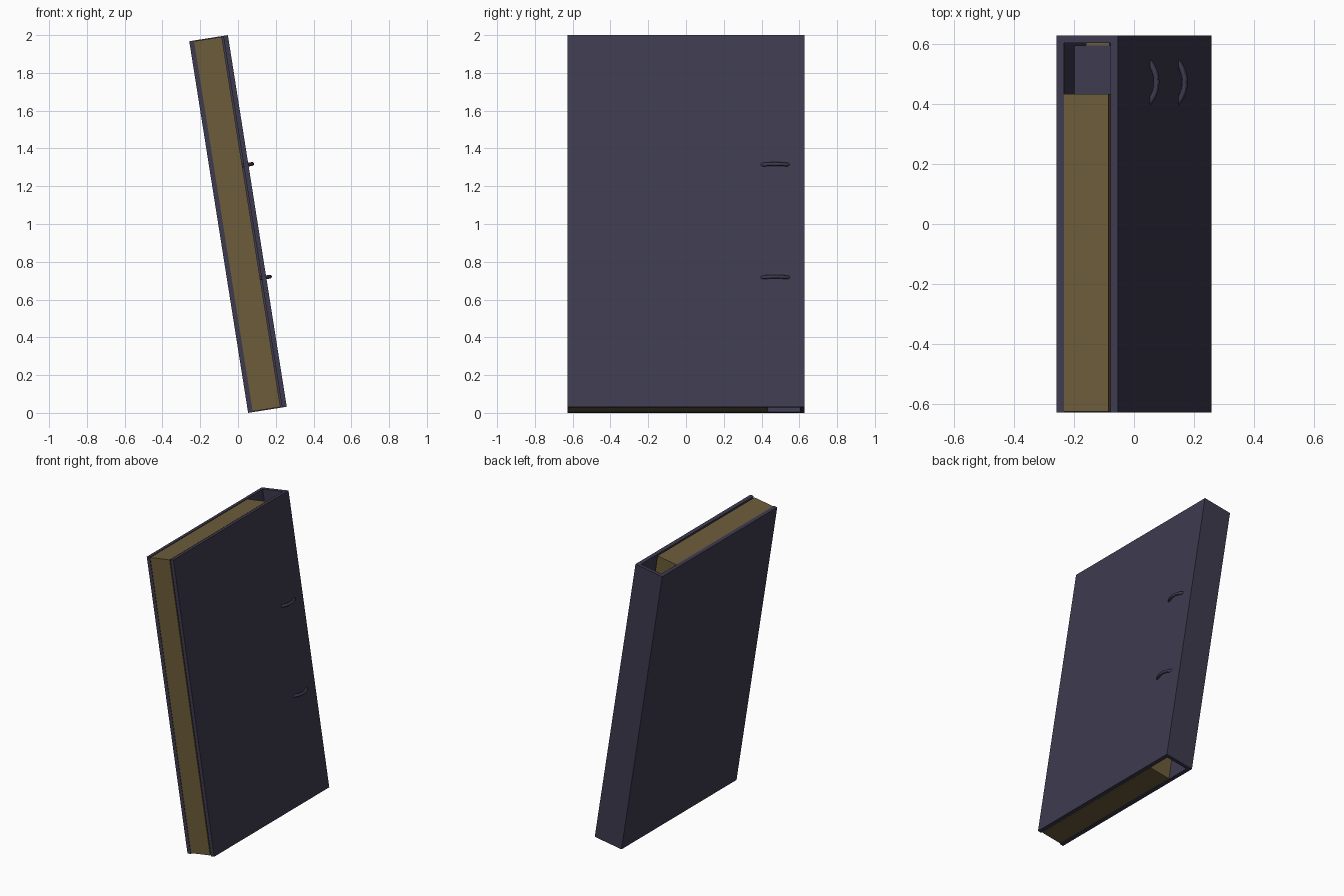
import bpy, bmesh, math
from mathutils import Matrix, Vector

if "Cube" in bpy.data.objects:
    bpy.data.objects.remove(bpy.data.objects["Cube"])

LENGTH, THICK, HALF_Y = 1.992, 0.207, 0.628
BOARD = 0.025
HX, HZ = THICK / 2, LENGTH / 2

# The whole binder leans 9 degrees towards -x
LEAN = Matrix.Translation((0, 0, 1)) @ Matrix.Rotation(math.radians(-9), 4, 'Y')


def material(name, rgb):
    m = bpy.data.materials.new(name)
    m.diffuse_color = (*rgb, 1)
    m.use_nodes = True
    m.node_tree.nodes["Principled BSDF"].inputs["Base Color"].default_value = m.diffuse_color
    return m


cover_mat = material("dark slate", (0.047, 0.043, 0.077))
paper_mat = material("aged paper", (0.150, 0.108, 0.043))


def box(name, lo, hi, mat):
    bm = bmesh.new()
    bmesh.ops.create_cube(bm, size=1)
    lo, hi = Vector(lo), Vector(hi)
    for v in bm.verts:
        v.co = Vector(lo[i] + (v.co[i] + 0.5) * (hi[i] - lo[i]) for i in range(3))
    mesh = bpy.data.meshes.new(name)
    bm.to_mesh(mesh)
    bm.free()
    mesh.materials.append(mat)
    ob = bpy.data.objects.new(name, mesh)
    bpy.context.collection.objects.link(ob)
    ob.matrix_world = LEAN
    return ob


# Cover: one folded U-shaped board, extruded along its height
outline = [(-HX, -HALF_Y), (-HX, HALF_Y), (HX, HALF_Y), (HX, -HALF_Y),
           (HX - BOARD, -HALF_Y), (HX - BOARD, HALF_Y - BOARD),
           (-HX + BOARD, HALF_Y - BOARD), (-HX + BOARD, -HALF_Y)]
bm = bmesh.new()
face = bm.faces.new([bm.verts.new((x, y, -HZ)) for x, y in outline])
ext = bmesh.ops.extrude_face_region(bm, geom=[face])
bmesh.ops.translate(bm, vec=(0, 0, LENGTH),
                    verts=[g for g in ext["geom"] if isinstance(g, bmesh.types.BMVert)])
bmesh.ops.recalc_face_normals(bm, faces=bm.faces)
mesh = bpy.data.meshes.new("binder_cover")
bm.to_mesh(mesh)
bm.free()
mesh.materials.append(cover_mat)
cover = bpy.data.objects.new("binder_cover", mesh)
bpy.context.collection.objects.link(cover)
cover.matrix_world = LEAN

# Paper stack, nearly flush with the open edges
box("paper_stack", (-HX + BOARD - 0.001, -HALF_Y + 0.003, -HZ + 0.004),
    (HX - BOARD - 0.008, 0.433, HZ - 0.004), paper_mat)

# Ring mechanism inside the spine, with its narrow backing strip
inner = HALF_Y - BOARD
box("ring_mechanism", (-HX + BOARD, 0.433, -0.775),
    (HX - BOARD, inner - 0.008, 0.775), cover_mat)
box("spine_strip", (-0.04, inner - 0.008, -0.775),
    (0.04, inner, 0.775), paper_mat)

# Two rings that show through the cover
for i, z in enumerate((-0.302, 0.302)):
    bpy.ops.mesh.primitive_torus_add(major_radius=0.105, minor_radius=0.010,
                                     major_segments=48, minor_segments=12)
    ring = bpy.context.object
    ring.name = f"binder_ring_{i + 1}"
    ring.data.materials.append(cover_mat)
    ring.matrix_world = LEAN @ Matrix.Translation((0.0185, 0.4725, z))
    bpy.ops.object.shade_smooth_by_angle()
